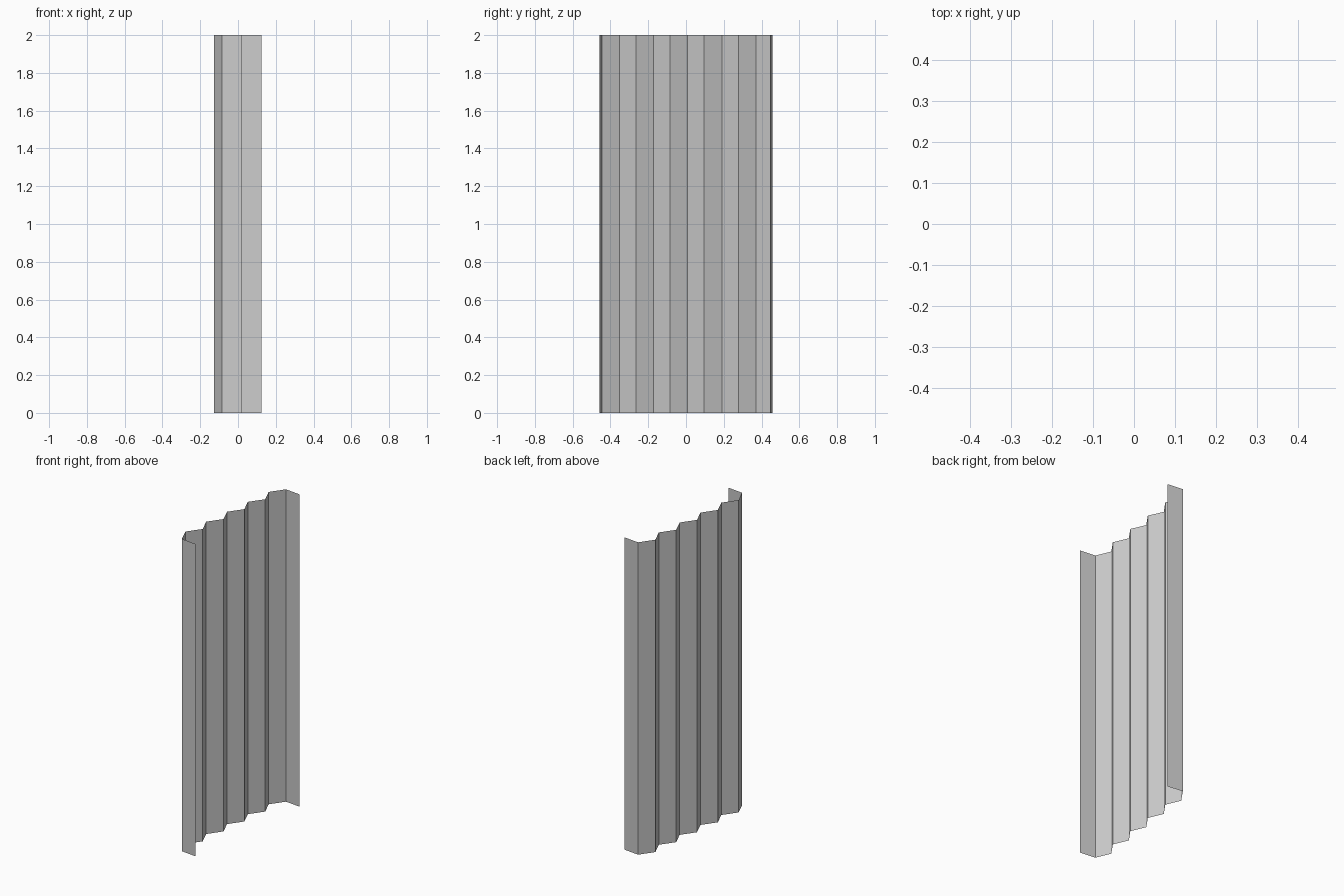
import bpy, bmesh
from mathutils import Vector

if "Cube" in bpy.data.objects:
    bpy.data.objects.remove(bpy.data.objects["Cube"])

HEIGHT = 2.0
FOLDS = 5
start = Vector((-0.085, -0.446, 0))    # front corner of the pleated sheet
period = Vector((0.0209, 0.1808, 0))   # one full pleat
valley = Vector((-0.0412, 0.0935, 0))  # ridge to valley
flange = Vector((0.1045, -0.012, 0))   # end flange direction

# Plan profile: front flange, pleats, back flange
profile = [start + flange]
for i in range(FOLDS):
    ridge = start + period * i
    profile += [ridge, ridge + valley]
end = start + period * FOLDS
profile += [end, end + flange]

# Pull the open profile upwards into a thin sheet
bm = bmesh.new()
verts = [bm.verts.new(p) for p in profile]
edges = [bm.edges.new(pair) for pair in zip(verts, verts[1:])]
result = bmesh.ops.extrude_edge_only(bm, edges=edges)
top = [g for g in result["geom"] if isinstance(g, bmesh.types.BMVert)]
bmesh.ops.translate(bm, verts=top, vec=(0, 0, HEIGHT))
bmesh.ops.recalc_face_normals(bm, faces=bm.faces)

mesh = bpy.data.meshes.new("corrugated_sheet")
bm.to_mesh(mesh)
bm.free()
bpy.context.collection.objects.link(bpy.data.objects.new("corrugated_sheet", mesh))
